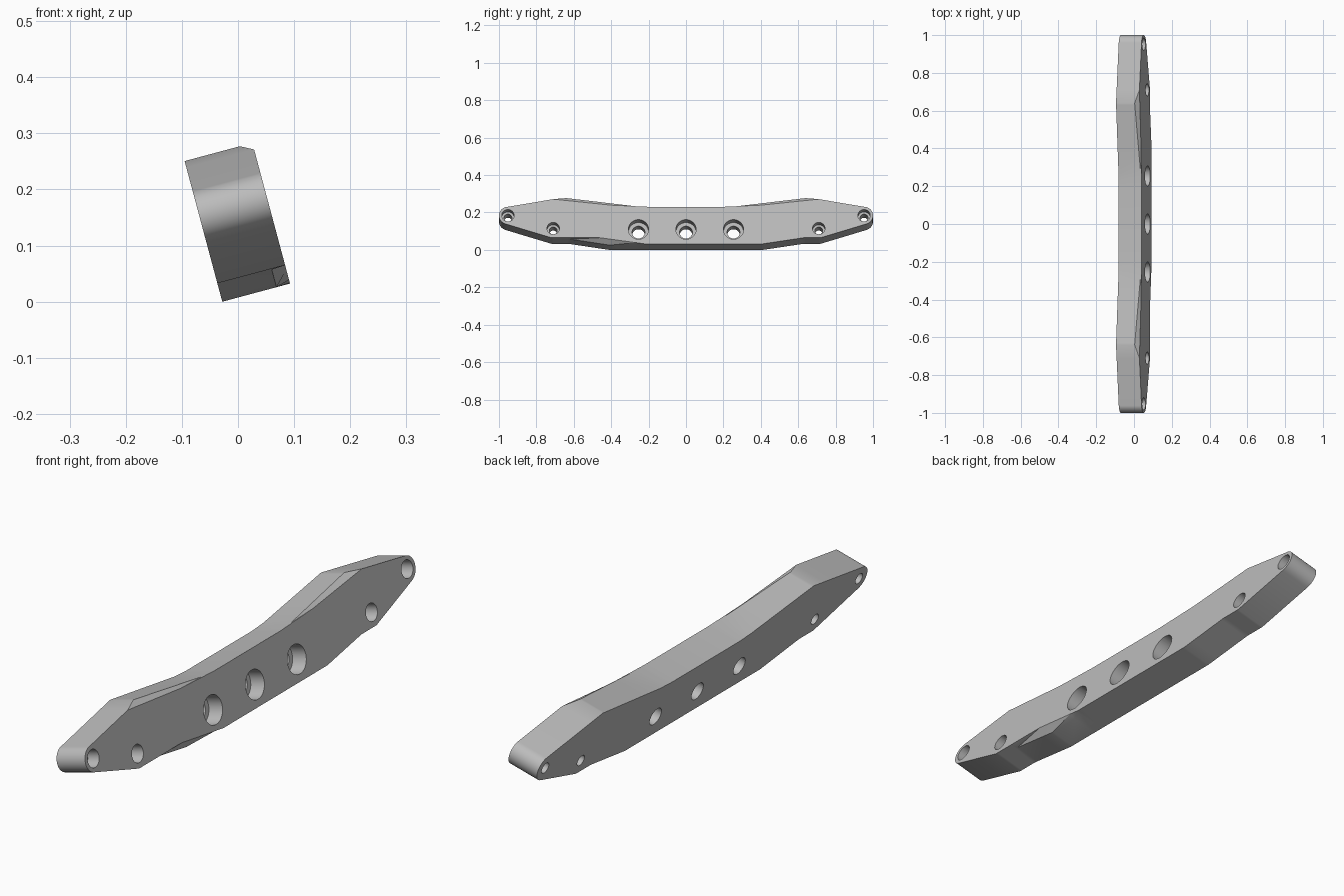
import bpy, bmesh, math
from mathutils import Matrix

cube = bpy.data.objects.get("Cube")
if cube:
    bpy.data.objects.remove(cube, do_unlink=True)

THICK = 0.125
TIP_Y, TIP_H, TIP_R = 0.952, 0.157, 0.048

grey = bpy.data.materials.new("plain grey")
grey.use_nodes = True
grey.diffuse_color = (0.5, 0.5, 0.5, 1)
grey.node_tree.nodes["Principled BSDF"].inputs["Base Color"].default_value = (0.5, 0.5, 0.5, 1)

# Outline of one half: distance from the middle, height
TOP = [(0, .205), (.2, .205), (.27, .209), (.64, .2595), (.96, .204)]
BOTTOM = [(0, 0), (.41, 0), (.63, .034), (.72, .034), (.967, .111)]
# Bevels on the front edges: front edge height and inner edge depth
TOP_FRONT = [(.2, .205), (.4, .214), (.71, .2474)]
TOP_INNER = [(.2, THICK), (.64, .102), (.71, THICK)]
LOW_FRONT = [(.22, 0), (.46, .034), (.63, .034)]
LOW_INNER = [(.22, THICK), (.23, .1), (.62, .1), (.63, THICK)]


def along(line, y, outside=None):
    """Read a polyline at y; outside its span give the fallback."""
    if outside is not None and not line[0][0] < y < line[-1][0]:
        return outside
    for (a, p), (b, q) in zip(line, line[1:]):
        if y <= b:
            return p + (q - p) * (y - a) / (b - a)
    return line[-1][1]


def section(y):
    """Six corners of the bar at y, going round from the lower back."""
    d = abs(y)
    arc = math.sqrt(max(0, TIP_R ** 2 - (d - TIP_Y) ** 2))
    top = along(TOP, d) if d <= TOP[-1][0] else TIP_H + arc
    low = along(BOTTOM, d) if d <= BOTTOM[-1][0] else TIP_H - arc
    front_low, inner_low = low, THICK
    if y < 0:
        front_low = max(low, along(LOW_FRONT, d, low))
        inner_low = along(LOW_INNER, d, THICK)
    return [(0, y, low), (0, y, top),
            (along(TOP_INNER, d, THICK), y, top),
            (THICK, y, along(TOP_FRONT, d, top)),
            (THICK, y, front_low), (inner_low, y, low)]


def finish(bm, name):
    bmesh.ops.recalc_face_normals(bm, faces=bm.faces)
    mesh = bpy.data.meshes.new(name)
    bm.to_mesh(mesh)
    bm.free()
    obj = bpy.data.objects.new(name, mesh)
    bpy.context.collection.objects.link(obj)
    mesh.materials.append(grey)
    return obj


def bridge(bm, a, b):
    for i in range(len(a)):
        j = (i + 1) % len(a)
        bm.faces.new((a[i], a[j], b[j], b[i]))


# Bar: sections lofted from one rounded tip to the other
stops = {y for line in (TOP, BOTTOM, TOP_FRONT, TOP_INNER, LOW_FRONT, LOW_INNER) for y, _ in line}
stops |= {TIP_Y + TIP_R * math.sin(math.radians(a)) for a in range(26, 91, 8)}
stops.add(TIP_Y + TIP_R)
stations = sorted({round(s * y, 5) for y in stops for s in (-1, 1)})
bm = bmesh.new()
rings = [[bm.verts.new(p) for p in section(y)] for y in stations]
for a, b in zip(rings, rings[1:]):
    bridge(bm, a, b)
bm.faces.new(rings[0])
bm.faces.new(rings[-1])
bmesh.ops.remove_doubles(bm, verts=bm.verts, dist=0.0002)
bmesh.ops.dissolve_degenerate(bm, edges=bm.edges, dist=0.0001)
bmesh.ops.triangulate(bm, faces=[f for f in bm.faces if len(f.verts) > 3])
bar = finish(bm, "mounting_bar")

# Stepped bolt holes: y, height, wide radius, narrow radius, step depth
holes = [(y, .08, .054, .034, .06) for y in (-.254, 0, .254)]
for s in (-1, 1):
    holes += [(s * .71, .086, .033, .021, .05), (s * TIP_Y, TIP_H, .033, .021, .05)]
bm = bmesh.new()
SIDES = 40
for y, h, wide, narrow, depth in holes:
    profile = [(-.03, narrow), (THICK - depth, narrow), (THICK - depth, wide), (THICK + .03, wide)]
    loops = []
    for t, r in profile:
        angles = [math.tau * i / SIDES for i in range(SIDES)]
        loops.append([bm.verts.new((t, y + r * math.cos(a), h + r * math.sin(a))) for a in angles])
    for a, b in zip(loops, loops[1:]):
        bridge(bm, a, b)
    bm.faces.new(loops[0])
    bm.faces.new(loops[-1])
cutter = finish(bm, "bolt_hole_cutter")
cutter.hide_render = True

cut = bar.modifiers.new("bolt holes", 'BOOLEAN')
cut.operation = 'DIFFERENCE'
cut.solver = 'EXACT'
cut.object = cutter
bpy.ops.object.select_all(action='DESELECT')
bar.select_set(True)
bpy.context.view_layer.objects.active = bar
bpy.ops.object.modifier_apply(modifier=cut.name)
bpy.data.objects.remove(cutter, do_unlink=True)

# Lean the bar back and rest its lower edge on the ground
bar.data.transform(Matrix.Translation((-.028, 0, 0)) @ Matrix.Rotation(math.radians(-15), 4, 'Y'))
bpy.ops.object.shade_smooth_by_angle(angle=math.radians(20))
